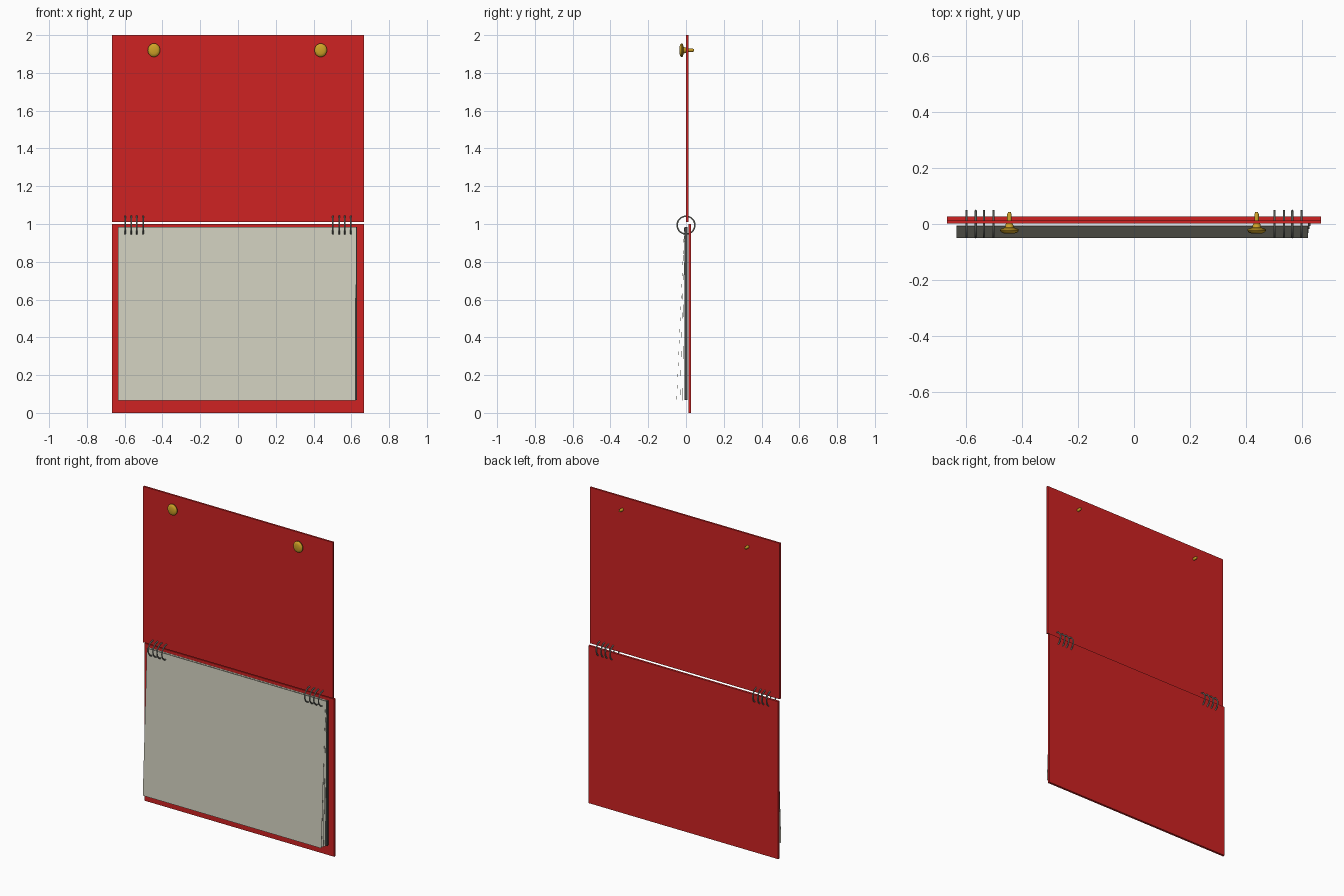
import bpy, bmesh, math
from mathutils import Vector

if "Cube" in bpy.data.objects:
    bpy.data.objects.remove(bpy.data.objects["Cube"])


def material(name, rgb):
    m = bpy.data.materials.new(name)
    m.diffuse_color = (*rgb, 1)
    m.use_nodes = True
    m.node_tree.nodes["Principled BSDF"].inputs["Base Color"].default_value = m.diffuse_color
    return m


RED = material("red card", (0.62, 0.016, 0.016))
CREAM = material("cream paper", (0.64, 0.63, 0.52))
DARK = material("dark page edge", (0.06, 0.065, 0.06))
STEEL = material("grey steel", (0.33, 0.35, 0.31))
GOLD = material("gold brass", (0.62, 0.36, 0.02))


def make_object(name, bm, mat, smooth=False):
    bmesh.ops.recalc_face_normals(bm, faces=bm.faces[:])
    mesh = bpy.data.meshes.new(name)
    bm.to_mesh(mesh)
    bm.free()
    ob = bpy.data.objects.new(name, mesh)
    bpy.context.collection.objects.link(ob)
    mesh.materials.append(mat)
    if smooth:
        bpy.ops.object.select_all(action='DESELECT')
        ob.select_set(True)
        bpy.context.view_layer.objects.active = ob
        bpy.ops.object.shade_smooth_by_angle(angle=math.radians(40))
    return ob


def prism(name, profile, direction, mat):
    """Extrude a closed outline along a direction."""
    bm = bmesh.new()
    face = bm.faces.new([bm.verts.new(p) for p in profile])
    ext = bmesh.ops.extrude_face_region(bm, geom=[face])
    verts = [v for v in ext["geom"] if isinstance(v, bmesh.types.BMVert)]
    bmesh.ops.translate(bm, vec=Vector(direction), verts=verts)
    return make_object(name, bm, mat)


def slab(name, x0, x1, y0, y1, z0, z1, mat):
    return prism(name, [(x0, y0, z0), (x1, y0, z0), (x1, y1, z0), (x0, y1, z0)],
                 (0, 0, z1 - z0), mat)


# covers: the raised one and the hanging back one
slab("upper_cover", -0.667, 0.667, 0.001, 0.013, 1.01, 2.0, RED)
slab("lower_cover", -0.667, 0.667, 0.013, 0.027, 0.0, 1.0, RED)

# flat rear sheet and dark right-hand edge of the page pile
slab("rear_sheet", -0.636, 0.626, 0.006, 0.007, 0.067, 0.985, CREAM)
slab("page_pile_edge", 0.622, 0.631, -0.008, 0.007, 0.067, 0.985, DARK)

# thin sheets hanging from the rings and fanning forward at the bottom
for i, (x0, x1, y_low) in enumerate([(-0.634, 0.626, -0.018),
                                     (-0.629, 0.624, -0.032),
                                     (-0.634, 0.621, -0.050)]):
    y_top = -0.007 - 0.001 * i
    t = 0.0008
    prism(f"fanned_sheet_{i + 1}",
          [(x0, y_low, 0.065), (x0, y_low + t, 0.065),
           (x0, y_top + t, 0.985), (x0, y_top, 0.985)],
          (x1 - x0, 0, 0), CREAM)


def ring(name, x, z, radius, wire, seg=32, sides=8):
    """Wire ring lying in the y-z plane."""
    bm = bmesh.new()
    grid = []
    for i in range(seg):
        a = 2 * math.pi * i / seg
        row = []
        for j in range(sides):
            b = 2 * math.pi * j / sides
            r = radius + wire * math.cos(b)
            row.append(bm.verts.new((x + wire * math.sin(b),
                                     r * math.cos(a), z + r * math.sin(a))))
        grid.append(row)
    for i in range(seg):
        for j in range(sides):
            k, l = (i + 1) % seg, (j + 1) % sides
            bm.faces.new((grid[i][j], grid[k][j], grid[k][l], grid[i][l]))
    return make_object(name, bm, STEEL, True)


# binding rings, four at each end
for side, label in ((-1, "left"), (1, "right")):
    for i, x in enumerate((0.502, 0.536, 0.565, 0.598)):
        ring(f"binding_ring_{label}_{i + 1}", side * x, 0.994, 0.047, 0.004)

# hanging pins: a turned profile of (radius, y) pairs, front to back
PIN = [(0.020, -0.034), (0.031, -0.030), (0.036, -0.024), (0.035, -0.018),
       (0.017, -0.012), (0.014, 0.0), (0.009, 0.004), (0.009, 0.034), (0.005, 0.043)]


def pin(name, x, z, seg=20):
    bm = bmesh.new()
    rows = [[bm.verts.new((x + 0.92 * r * math.cos(2 * math.pi * k / seg), y,
                           z + r * math.sin(2 * math.pi * k / seg)))
             for k in range(seg)] for r, y in PIN]
    for a, b in zip(rows, rows[1:]):
        for k in range(seg):
            n = (k + 1) % seg
            bm.faces.new((a[k], a[n], b[n], b[k]))
    bm.faces.new(rows[0])
    bm.faces.new(rows[-1])
    return make_object(name, bm, GOLD, True)


pin("left_pin", -0.445, 1.92)
pin("right_pin", 0.438, 1.92)
